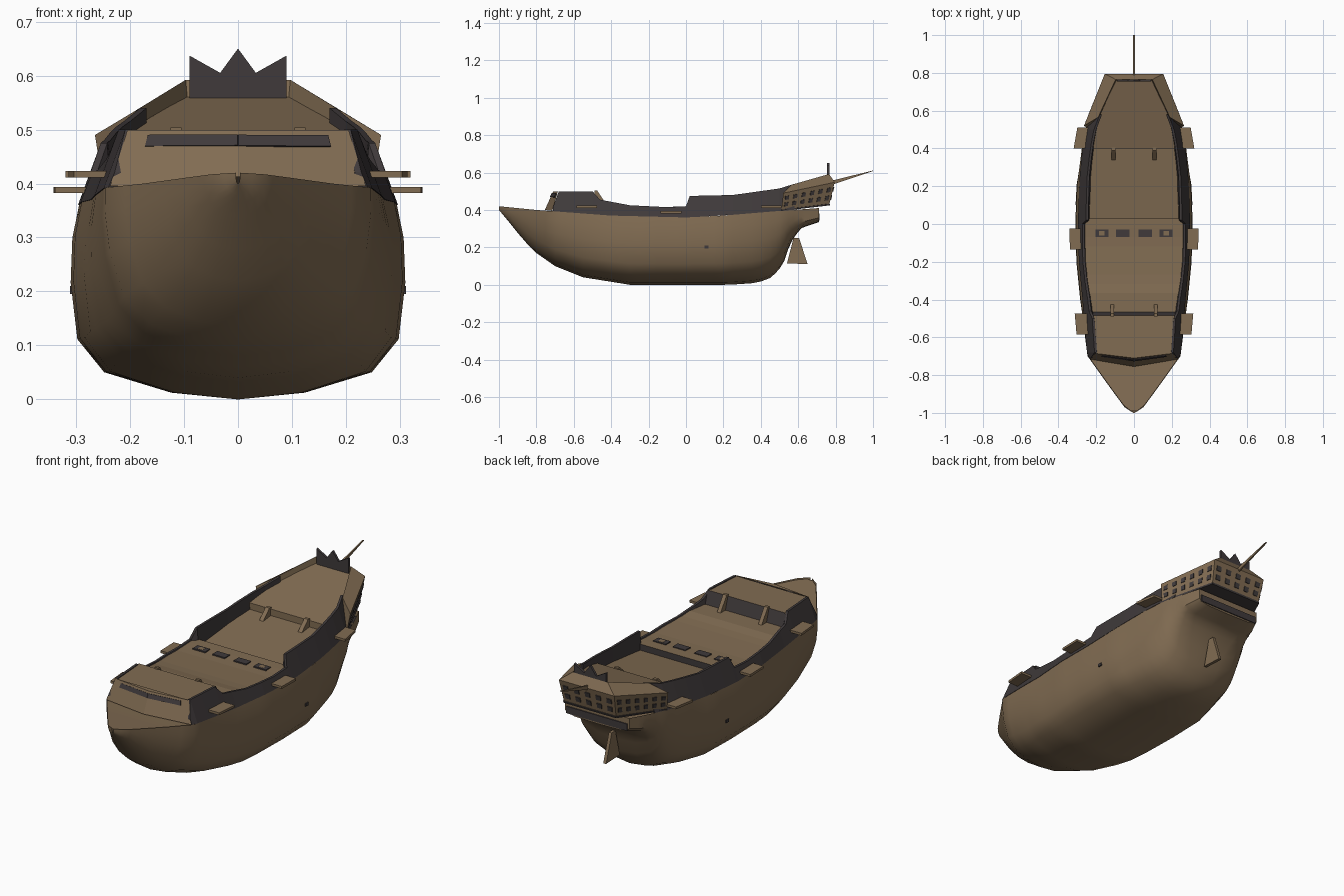
import bpy, bmesh
from mathutils import Vector

cube = bpy.data.objects.get("Cube")
if cube:
    bpy.data.objects.remove(cube, do_unlink=True)


def material(name, colour):
    mat = bpy.data.materials.new(name)
    mat.use_nodes = True
    mat.diffuse_color = colour
    mat.node_tree.nodes["Principled BSDF"].inputs["Base Color"].default_value = colour
    return mat


WOOD = material("brown wood", (0.22, 0.15, 0.085, 1))
TAR = material("dark tarred wood", (0.05, 0.042, 0.043, 1))


def part(name, verts, faces, mat, smooth=False):
    mesh = bpy.data.meshes.new(name)
    mesh.from_pydata([tuple(v) for v in verts], [], faces)
    bm = bmesh.new()
    bm.from_mesh(mesh)
    bmesh.ops.recalc_face_normals(bm, faces=bm.faces)
    bm.to_mesh(mesh)
    bm.free()
    obj = bpy.data.objects.new(name, mesh)
    bpy.context.collection.objects.link(obj)
    mesh.materials.append(mat)
    if smooth:
        bpy.ops.object.select_all(action="DESELECT")
        obj.select_set(True)
        bpy.context.view_layer.objects.active = obj
        bpy.ops.object.shade_smooth_by_angle(angle=0.7)
    return obj


def loft(name, rings, mat, closed=False, caps=(), smooth=False):
    """Skin a list of equally long point rings."""
    n = len(rings[0])
    faces = []
    for r in range(len(rings) - 1):
        for i in range(n if closed else n - 1):
            j = (i + 1) % n
            faces.append((r * n + i, r * n + j, r * n + n + j, r * n + n + i))
    for c in caps:
        start = (c % len(rings)) * n
        faces.append(tuple(range(start, start + n)))
    return part(name, [p for ring in rings for p in ring], faces, mat, smooth)


def prism(name, points, axis, centre, thick, mat):
    """Extrude a flat outline along one axis."""
    rings = []
    for offset in (-thick / 2, thick / 2):
        ring = []
        for p in points:
            v = list(p)
            v.insert(axis, centre + offset)
            ring.append(v)
        rings.append(ring)
    return loft(name, rings, mat, closed=True, caps=(0, -1))


def plate(name, quad, u, v, mat, thick=0.004):
    """Thin plate covering the u and v range of a four cornered panel."""
    a, b, c, d = [Vector(q) for q in quad]
    normal = (b - a).cross(d - a).normalized() * thick
    pts = [a.lerp(b, s).lerp(d.lerp(c, s), t)
           for s, t in ((u[0], v[0]), (u[1], v[0]), (u[1], v[1]), (u[0], v[1]))]
    rings = [[p - normal for p in pts], [p + normal for p in pts]]
    return loft(name, rings, mat, closed=True, caps=(0, -1))


def interp(table, y):
    if y <= table[0][0]:
        return table[0][1]
    for (a, p), (b, q) in zip(table, table[1:]):
        if y <= b:
            return p + (q - p) * (y - a) / (b - a)
    return table[-1][1]


def clamp(t):
    return max(0, min(1, t))


# Hull lines: keel height, sheer height, half beam and rail height along y
KEEL = [(-1, .4), (-.95, .34), (-.87, .24), (-.8, .17), (-.7, .1), (-.55, .04), (-.3, 0),
        (.23, 0), (.38, .01), (.46, .04), (.52, .11), (.55, .2), (.58, .26), (.62, .305), (.71, .335)]
SHEER = [(-1, .42), (-.8, .4), (-.4, .37), (0, .36), (.2, .37), (.5, .395), (.71, .41)]
BEAM = [(-1, .004), (-.97, .05), (-.7, .25), (-.5, .275), (-.2, .305), (0, .31),
        (.2, .305), (.4, .28), (.52, .255), (.71, .18)]
RAIL = [(-.71, .42), (-.68, .5), (-.5, .5), (-.46, .455), (-.3, .425), (-.1, .415), (0, .42),
        (.02, .475), (.25, .48), (.5, .515), (.58, .54)]
# Section shapes: share of height, then width amidships, at the ends, at the counter
SECTION = [(0, 0, 0, 0), (.035, .4, .3, .7), (.14, .8, .56, .92), (.31, .96, .77, 1),
           (.6, 1, .92, 1), (.83, .99, .98, 1), (1, .95, 1, 1)]
LEAN = 0.35


def section(y):
    ends = clamp((abs(y + .1) - .3) / .5)
    box = clamp((y - .52) / .12)
    k, t, w = interp(KEEL, y), interp(SHEER, y), interp(BEAM, y)
    half = []
    for h, mid, end, counter in SECTION:
        ratio = mid + (end - mid) * ends
        ratio += (counter - ratio) * box
        half.append((w * ratio, y, k + (t - k) * h))
    return half


def edge(y):
    return section(y)[-1][0]


def inside(y, z):
    return edge(y) - LEAN * (z - interp(SHEER, y)) - .008


# Hull
stations = [-1, -.985, -.97] + [-.95 + .05 * i for i in range(29)]
stations += [.48 + .023 * i for i in range(11)]
rings = []
for y in stations:
    half = section(y)
    rings.append(half[::-1] + [(-x, yy, z) for x, yy, z in half[1:]])
loft("hull", rings, WOOD, caps=(-1,), smooth=True)

# Dark bulwarks leaning inward above the sheer
ys = sorted({y for y, _ in RAIL} | {-.6, -.4, -.2, .1, .35, .43})
for side, label in ((1, "left"), (-1, "right")):
    rings = []
    for y in ys:
        e, t, r = edge(y), interp(SHEER, y), interp(RAIL, y)
        top = e - LEAN * (r - t)
        rings.append([(side * x, y, z) for x, z in
                      ((e + .002, t), (top, r), (top - .012, r), (e - .06, t))])
    loft(label + "_bulwark", rings, TAR, closed=True, caps=(0, -1))


def deck(name, start, end, height, width=inside, steps=10):
    rows = []
    for i in range(steps + 1):
        y = start + (end - start) * i / steps
        z = height(y)
        rows.append([(width(y, z), y, z), (-width(y, z), y, z)])
    loft(name, rows, WOOD)
    return rows


def well_height(y):
    return .38 + .13 * y


def poop_height(y):
    return .465 + .265 * (y - .4)


def main_height(y):
    return min(interp(RAIL, min(y, 0)) - .005, .432)


# Decks from bow to stern
deck("beak_deck", -.99, -.68, lambda y: interp(SHEER, y) - .006, lambda y, z: edge(y) - .003)
fore = deck("forecastle_deck", -.685, -.485, lambda y: .496)
main = deck("main_deck", -.465, .03, main_height)
well = deck("quarter_deck", .03, .4, well_height)
poop = deck("poop_deck", .4, .765, poop_height,
            lambda y, z: interp([(.4, .235), (.56, .188), (.765, .095)], y))

# Steps between the decks
loft("forecastle_aft_bulkhead", [fore[-1], main[0]], TAR)
loft("quarter_deck_bulkhead", [main[-1], well[0]], TAR)
loft("poop_step", [well[-1], poop[0]], WOOD)

# Beak bulkhead with a dark band
low = [(.237, -.715, .395), (0, -.755, .4), (-.237, -.715, .395)]
high = [(.205, -.685, .499), (0, -.71, .499), (-.205, -.685, .499)]
loft("beak_bulkhead", [low, high], WOOD, caps=(1,))
for i, span in ((0, (.2, 1)), (1, (0, .8))):
    plate("beak_band", (low[i], low[i + 1], high[i + 1], high[i]), span, (.7, .9), TAR)

# Ladders at the forecastle and the poop
for s in (1, -1):
    prism("forecastle_ladder", [(-.49, .504), (-.475, .504), (-.425, .43), (-.49, .43)],
          0, s * .115, .02, WOOD)
    prism("poop_ladder", [(.405, .473), (.39, .473), (.34, .425), (.405, .425)],
          0, s * .108, .022, WOOD)

# Deck hatches, the outer pair with covers
for x in (-.17, -.06, .06, .17):
    z = main_height(-.05) + .001
    quad = [(x - .035, -.07, z), (x + .035, -.07, z), (x + .035, -.03, z), (x - .035, -.03, z)]
    plate("hatch", quad, (0, 1), (0, 1), TAR)
    if abs(x) > .1:
        plate("hatch_cover", quad, (.3, .7), (.2, .8), WOOD, .0048)

# Channel platforms along the sides
for s in (1, -1):
    for y, z in ((-.53, .417), (-.08, .388), (.455, .417)):
        a, b = y - .055, y + .055
        prism("channel", [(s * (edge(a) - .05), a), (s * (edge(a) + .048), a),
                          (s * (edge(b) + .048), b), (s * (edge(b) - .05), b)], 2, z, .012, WOOD)
    x = s * .307
    plate("hull_port", [(x, .1, .195), (x, .12, .195), (x, .12, .21), (x, .1, .21)],
          (0, 1), (0, 1), TAR)


# Stern gallery: four bands swept round the stern
def around(front, back):
    return [front, back] + [(-p[0], p[1], p[2]) for p in (back, front)]


bottom = around((.25, .51, .395), (.145, .765, .425))
eave = around((.265, .52, .49), (.155, .795, .548))
roof = around((.19, .565, .535), (.097, .765, .592))
lining = around((.186, .565, .48), (.092, .757, .54))
loft("stern_gallery", [bottom, eave, roof, lining], WOOD)
part("gallery_floor", bottom, [(0, 1, 2, 3)], TAR)
for s in (0, 3):
    part("gallery_end", [bottom[s], eave[s], roof[s], lining[s]], [(0, 1, 2, 3)], WOOD)

# Gallery windows and lower moulding
for i, count in ((0, 6), (1, 5), (2, 6)):
    panel = (bottom[i], bottom[i + 1], eave[i + 1], eave[i])
    plate("gallery_moulding", panel, (0, 1), (0, .07), TAR)
    for row in (.24, .6):
        for c in range(count):
            plate("gallery_window", panel, ((c + .28) / count, (c + .72) / count),
                  (row, row + .2), TAR)

# Dark band on the counter
plate("counter_band", [(-.17, .711, .345), (.17, .711, .345), (.17, .711, .38), (-.17, .711, .38)],
      (0, 1), (0, 1), TAR)

# Zigzag crest, rudder and ensign staff
prism("stern_crest", [(-.09, .555), (.09, .555), (.09, .637), (.033, .605), (0, .65),
                      (-.033, .605), (-.09, .637)], 1, .76, .012, TAR)
prism("rudder", [(.54, .115), (.65, .11), (.605, .25), (.575, .25)], 0, 0, .016, WOOD)
prism("ensign_staff", [(.76, .552), (.79, .538), (1, .608), (1, .611)], 0, 0, .008, WOOD)
